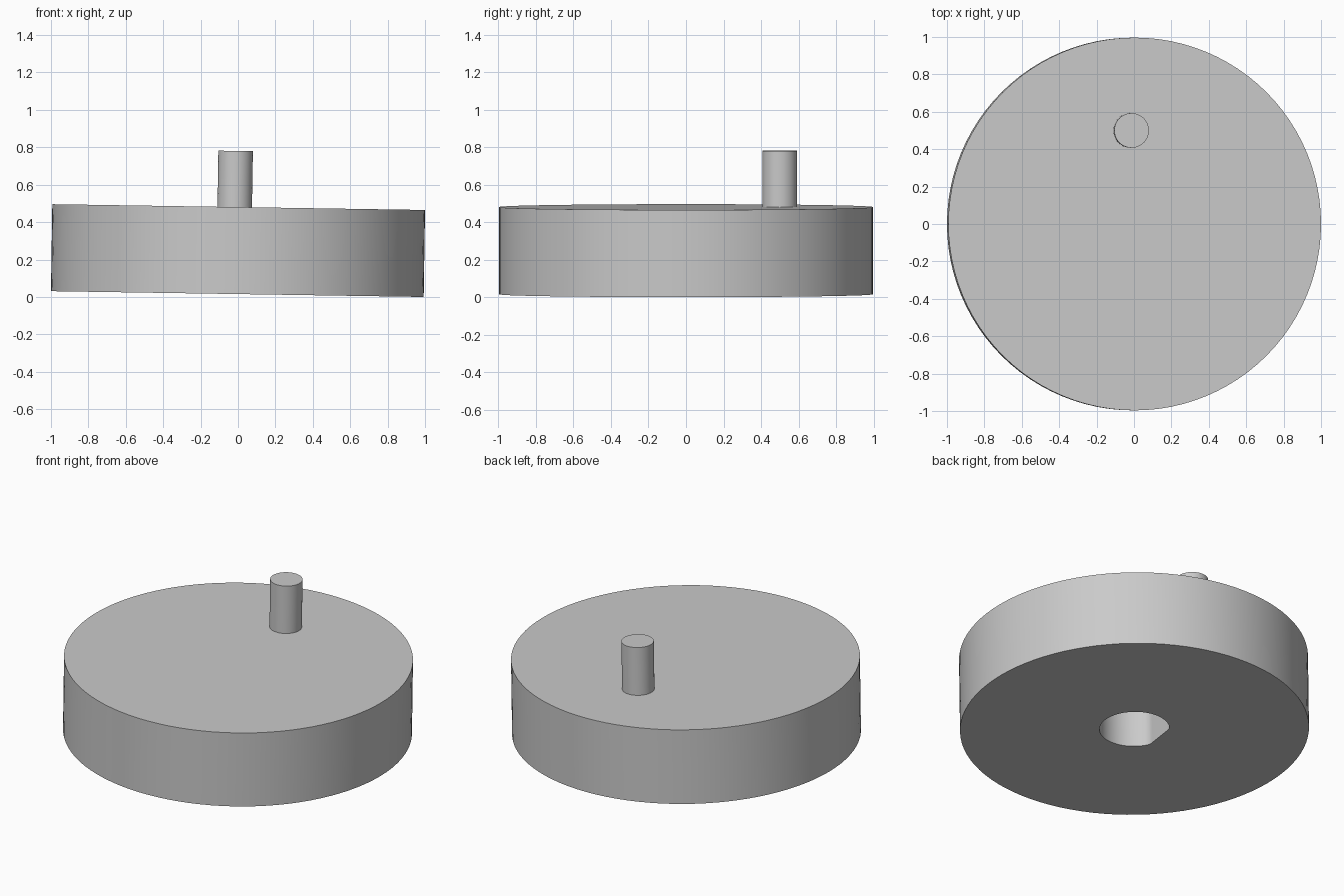
import bpy
import math
from mathutils import Matrix

cube = bpy.data.objects.get("Cube")
if cube:
    bpy.data.objects.remove(cube, do_unlink=True)

RADIUS, HEIGHT = 0.9965, 0.465
TILT = 0.0155
BORE_RADIUS, BORE_FLAT, BORE_DEPTH = 0.2, 0.17, 0.36

grey = bpy.data.materials.new("light grey")
grey.use_nodes = True
colour = (0.59, 0.59, 0.59, 1)
grey.diffuse_color = colour
grey.node_tree.nodes["Principled BSDF"].inputs["Base Color"].default_value = colour

# The whole wheel leans slightly to one side, resting on its lower rim
lean = (Matrix.Translation((-HEIGHT / 2 * math.sin(TILT), 0, RADIUS * math.sin(TILT)))
        @ Matrix.Rotation(TILT, 4, 'Y'))


def cylinder(name, radius, bottom, top, x=0, y=0, sides=96):
    bpy.ops.mesh.primitive_cylinder_add(
        vertices=sides, radius=radius, depth=top - bottom)
    obj = bpy.context.object
    obj.name = name
    obj.data.transform(Matrix.Translation((x, y, (bottom + top) / 2)))
    obj.data.materials.append(grey)
    return obj


def smooth(obj):
    bpy.ops.object.select_all(action='DESELECT')
    obj.select_set(True)
    bpy.context.view_layer.objects.active = obj
    bpy.ops.object.shade_smooth_by_angle(angle=math.radians(30))


# Wheel disc
disc = cylinder("wheel_disc", RADIUS, 0, HEIGHT)

# D-shaped blind bore: a cylinder flattened on one side
bore = cylinder("bore_cutter", BORE_RADIUS, -0.1, BORE_DEPTH, sides=64)
for v in bore.data.vertices:
    v.co.x = max(v.co.x, -BORE_FLAT)
bore.data.transform(Matrix.Rotation(math.radians(-8), 4, 'Z'))
bore.hide_render = True

cut = disc.modifiers.new("shaft_bore", 'BOOLEAN')
cut.operation = 'DIFFERENCE'
cut.solver = 'EXACT'
cut.object = bore
bpy.ops.object.select_all(action='DESELECT')
disc.select_set(True)
bpy.context.view_layer.objects.active = disc
bpy.ops.object.modifier_apply(modifier=cut.name)
bpy.data.objects.remove(bore, do_unlink=True)

# Off-centre crank pin
pin = cylinder("crank_pin", 0.0925, HEIGHT - 0.02, 0.765, x=-0.021, y=0.5, sides=48)

for part in (disc, pin):
    smooth(part)
    part.matrix_world = lean
